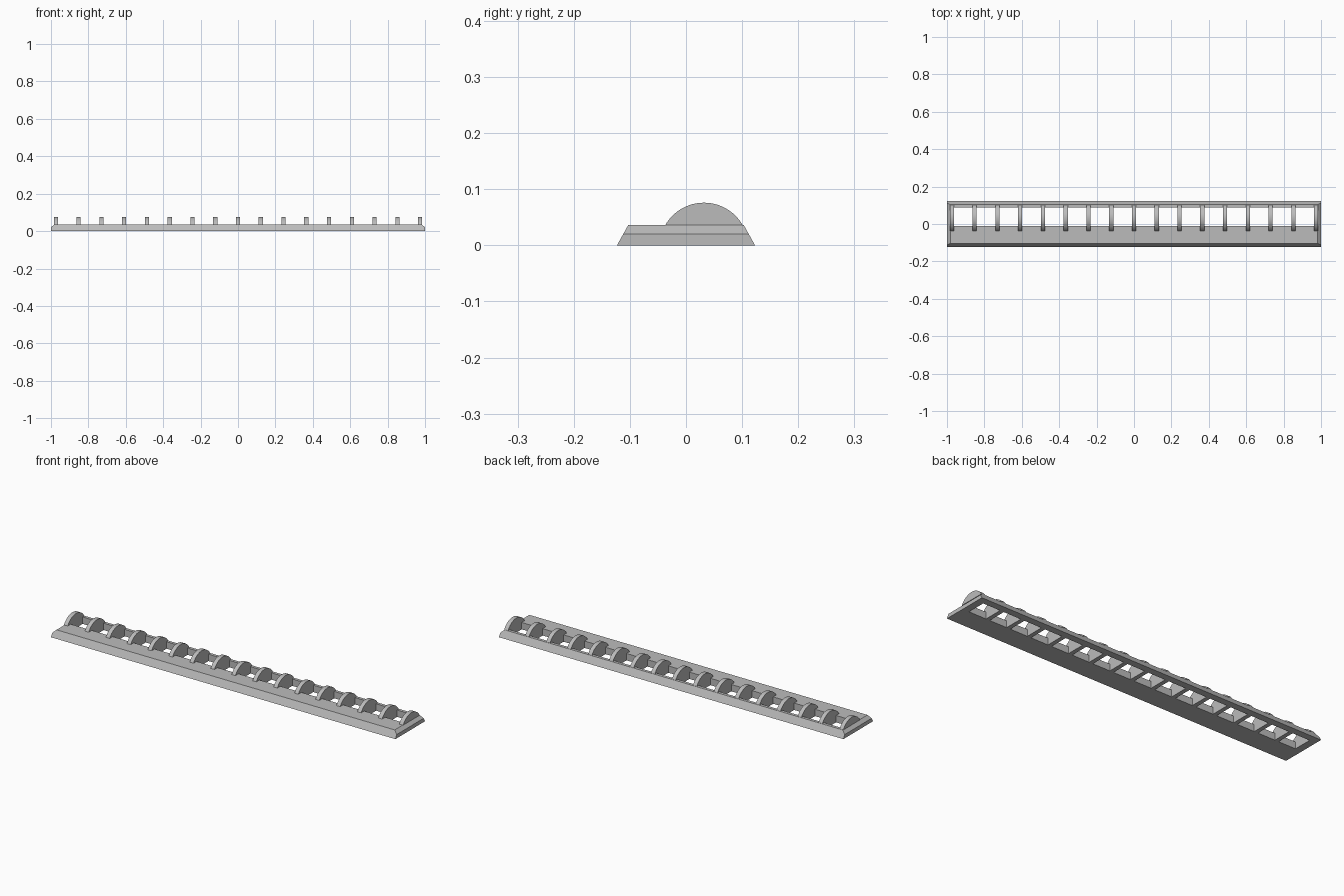
import bpy
import bmesh
import math

cube = bpy.data.objects.get("Cube")
if cube:
    bpy.data.objects.remove(cube, do_unlink=True)

# Single neutral grey
GREY = (0.5, 0.5, 0.5, 1.0)
grey = bpy.data.materials.new("light grey")
grey.use_nodes = True
grey.diffuse_color = GREY
grey.node_tree.nodes["Principled BSDF"].inputs["Base Color"].default_value = GREY

# Shared dimensions
HALF_Y, TOP_Y, TOP_Z = 0.123, 0.103, 0.036
SHOULDER_Z, TOP_X = 0.02, 0.982
FINS, PITCH, FIN_W = 17, 0.1217, 0.022
SLOT_FRONT, SLOT_BACK = -0.012, 0.087


def make_object(name, bm):
    bmesh.ops.recalc_face_normals(bm, faces=bm.faces)
    mesh = bpy.data.meshes.new(name)
    bm.to_mesh(mesh)
    bm.free()
    obj = bpy.data.objects.new(name, mesh)
    bpy.context.collection.objects.link(obj)
    mesh.materials.append(grey)
    return obj


def loft(bm, rings):
    """Closed solid through rings that have equal point counts."""
    loops = [[bm.verts.new(p) for p in ring] for ring in rings]
    n = len(loops[0])
    for a, b in zip(loops, loops[1:]):
        for i in range(n):
            j = (i + 1) % n
            bm.faces.new((a[i], a[j], b[j], b[i]))
    bm.faces.new(loops[0][::-1])
    bm.faces.new(loops[-1])


def rectangle(x0, x1, y0, y1, z):
    return [(x0, y0, z), (x1, y0, z), (x1, y1, z), (x0, y1, z)]


# Base strip: sloped long sides, ends upright and then chamfered
shoulder_y = HALF_Y - (HALF_Y - TOP_Y) * SHOULDER_Z / TOP_Z
bm = bmesh.new()
loft(bm, [rectangle(-x, x, -y, y, z) for x, y, z in (
    (1, HALF_Y, 0), (1, shoulder_y, SHOULDER_Z), (TOP_X, TOP_Y, TOP_Z))])
base = make_object("base_strip", bm)

# Row of through slots, one between each pair of fins
bm = bmesh.new()
for i in range(FINS - 1):
    x = (i - (FINS - 2) / 2) * PITCH
    h = (PITCH - FIN_W) / 2
    loft(bm, [rectangle(x - h, x + h, SLOT_FRONT, SLOT_BACK, z) for z in (-0.1, 0.1)])
cutter = make_object("slot_cutter", bm)
cut = base.modifiers.new("slots", "BOOLEAN")
cut.operation = "DIFFERENCE"
cut.solver = "EXACT"
cut.object = cutter
bpy.context.view_layer.objects.active = base
base.select_set(True)
bpy.ops.object.modifier_apply(modifier=cut.name)
bpy.data.objects.remove(cutter, do_unlink=True)

# Curved fins: a circle segment standing on the strip
CENTRE_Y, HALF_CHORD, RISE = 0.032, 0.069, 0.04
radius = (HALF_CHORD ** 2 + RISE ** 2) / (2 * RISE)
centre_z = TOP_Z + RISE - radius
sweep = math.asin(HALF_CHORD / radius)
STEPS = 24
arc = []
for i in range(STEPS + 1):
    a = sweep * (2 * i / STEPS - 1)
    arc.append((CENTRE_Y + radius * math.sin(a), centre_z + radius * math.cos(a)))
bm = bmesh.new()
for i in range(FINS):
    x = (i - (FINS - 1) / 2) * PITCH
    loft(bm, [[(x + s * FIN_W / 2, y, z) for y, z in arc] for s in (-1, 1)])
fins = make_object("fins", bm)

# Smooth the arcs, keep the edges crisp
bpy.ops.object.select_all(action="DESELECT")
fins.select_set(True)
bpy.context.view_layer.objects.active = fins
bpy.ops.object.shade_smooth_by_angle(angle=math.radians(30))
